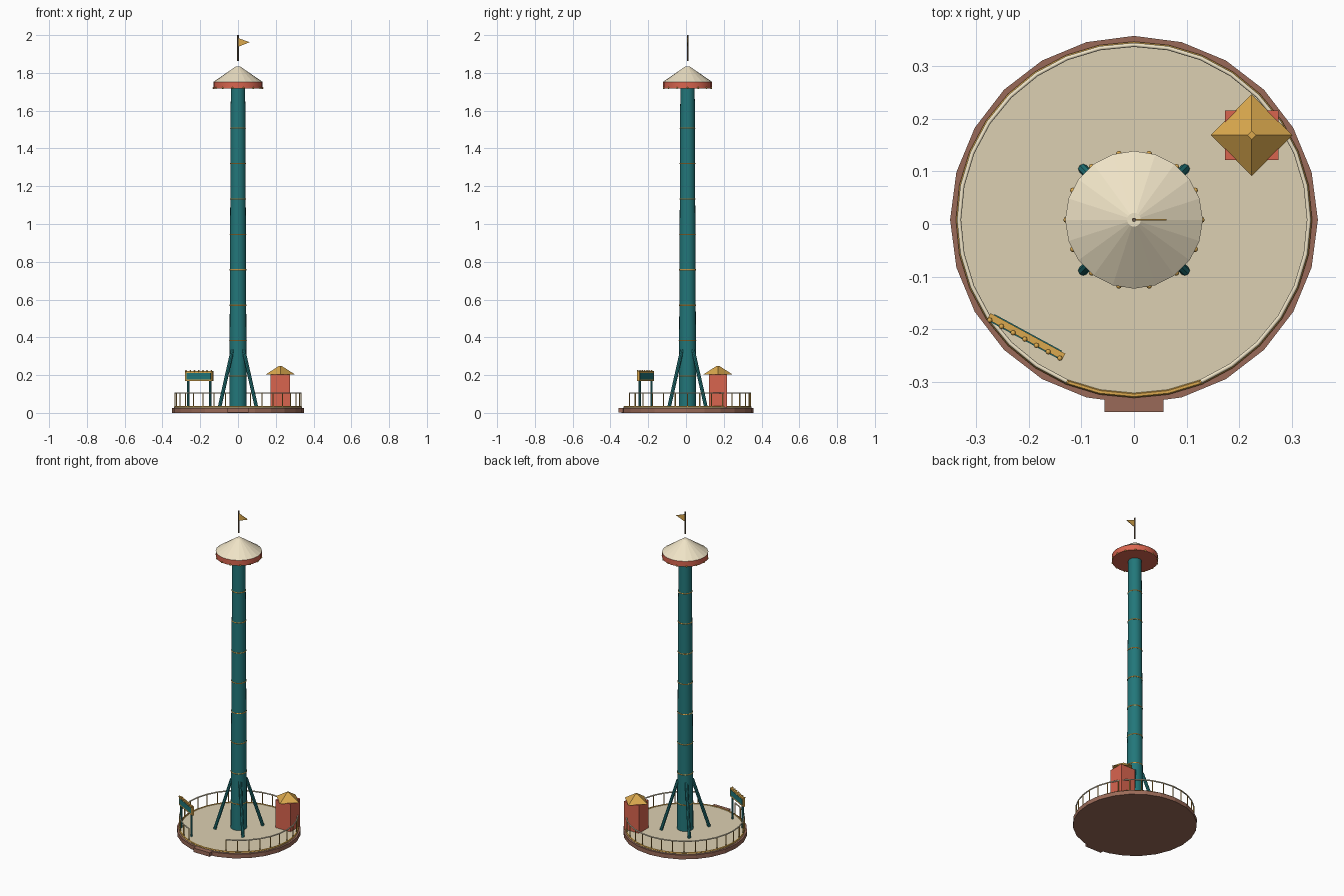
import bpy, math
from math import sin, cos, pi, radians
from mathutils import Vector

if "Cube" in bpy.data.objects:
    bpy.data.objects.remove(bpy.data.objects["Cube"])

CY = 0.008  # ride centre in y


def material(name, hexcol):
    def lin(c):
        return c / 12.92 if c < 0.04045 else ((c + 0.055) / 1.055) ** 2.4
    m = bpy.data.materials.new(name)
    m.diffuse_color = [lin(int(hexcol[i:i + 2], 16) / 255) for i in (0, 2, 4)] + [1]
    m.use_nodes = True
    m.node_tree.nodes["Principled BSDF"].inputs["Base Color"].default_value = m.diffuse_color
    return m


TEAL = material("teal", "22777A")
RED = material("coral", "D9654F")
CREAM = material("cream", "EFE3C6")
DECK = material("deck_sand", "DCD0B2")
GOLD = material("gold", "DBA94E")
BROWN = material("brown", "9A6A58")
DARK = material("pole_brown", "6B5A48")


def finish(name, mat, smooth=False):
    ob = bpy.context.object
    ob.name = name
    ob.data.materials.append(mat)
    if smooth:
        bpy.ops.object.shade_smooth_by_angle(angle=radians(40))
    return ob


def cone(name, x, y, z0, z1, r0, r1, n, mat, smooth=False, rot=0):
    bpy.ops.mesh.primitive_cone_add(vertices=n, radius1=r0, radius2=r1, depth=z1 - z0,
                                    location=(x, y, (z0 + z1) / 2), rotation=(0, 0, rot))
    return finish(name, mat, smooth)


def rod(name, a, b, r, n, mat):
    a, b = Vector(a), Vector(b)
    d = b - a
    bpy.ops.mesh.primitive_cylinder_add(vertices=n, radius=r, depth=d.length, location=(a + b) / 2,
                                        rotation=d.to_track_quat('Z', 'Y').to_euler())
    return finish(name, mat, True)


def box(name, loc, size, mat, rot=0):
    bpy.ops.mesh.primitive_cube_add(size=1, location=loc, rotation=(0, 0, rot))
    bpy.context.object.scale = size
    return finish(name, mat)


def ring(name, z, r, t, n, mat):
    bpy.ops.mesh.primitive_torus_add(major_radius=r, minor_radius=t, major_segments=n,
                                     minor_segments=6, location=(0, CY, z))
    return finish(name, mat, True)


def bulb(name, loc, r):
    bpy.ops.mesh.primitive_uv_sphere_add(segments=8, ring_count=6, radius=r, location=loc)
    return finish(name, GOLD, True)


# Round platform, deck, trim and entry step
cone("platform", 0, CY, 0, 0.026, 0.35, 0.35, 24, BROWN)
cone("deck", 0, CY, 0.02, 0.032, 0.338, 0.338, 32, DECK)
ring("deck_trim", 0.031, 0.334, 0.005, 32, GOLD)
box("entry_step", (0, -0.338, 0.0145), (0.112, 0.04, 0.025), BROWN)

# Railing: open at the front
R, GAP, N = 0.333, radians(22.5), 28
angles = [-pi / 2 + GAP + (2 * pi - 2 * GAP) * i / N for i in range(N + 1)]
for i, a in enumerate(angles):
    x, y = R * cos(a), CY + R * sin(a)
    rod(f"rail_post_{i}", (x, y, 0.03), (x, y, 0.105), 0.003, 6, GOLD)
cu = bpy.data.curves.new("hand_rail", 'CURVE')
cu.dimensions = '3D'
cu.bevel_depth = 0.004
cu.bevel_resolution = 1
sp = cu.splines.new('POLY')
sp.points.add(N)
for p, a in zip(sp.points, angles):
    p.co = (R * cos(a), CY + R * sin(a), 0.105, 1)
rail = bpy.data.objects.new("hand_rail", cu)
bpy.context.collection.objects.link(rail)
cu.materials.append(CREAM)

# Tower shaft with bands and splayed braces
cone("tower", 0, CY, 0.03, 1.73, 0.046, 0.038, 20, TEAL, True)
for i in range(8):
    z = 0.195 + 0.1875 * i
    ring(f"tower_band_{i}", z, 0.0455 - 0.0047 * z, 0.0035, 20, GOLD)
for i, (sx, sy) in enumerate([(1, 1), (1, -1), (-1, 1), (-1, -1)]):
    rod(f"brace_{i}", (0.097 * sx, CY + 0.097 * sy, 0.033),
        (0.029 * sx, CY + 0.029 * sy, 0.335), 0.0095, 8, TEAL)

# Crown: coral rim, cream roof and bulbs
cone("crown_rim", 0, CY, 1.718, 1.752, 0.13, 0.13, 20, RED, True)
cone("crown_roof", 0, CY, 1.752, 1.833, 0.131, 0.013, 20, CREAM)
for i in range(14):
    a = 2 * pi * i / 14
    bulb(f"crown_bulb_{i}", (0.129 * cos(a), CY + 0.129 * sin(a), 1.72), 0.0055)

# Flagpole and pennant
rod("flagpole", (0, CY, 1.863), (0, CY, 2.0), 0.004, 8, DARK)
me = bpy.data.meshes.new("pennant")
tri = [(0, 1.985), (0, 1.938), (0.062, 1.962)]
me.from_pydata([(x, CY + d, z) for d in (-0.0015, 0.0015) for x, z in tri], [],
               [(0, 1, 2), (5, 4, 3), (0, 3, 4, 1), (1, 4, 5, 2), (2, 5, 3, 0)])
me.materials.append(GOLD)
bpy.context.collection.objects.link(bpy.data.objects.new("pennant", me))

# Ticket booth
box("booth", (0.224, 0.169, 0.117), (0.102, 0.094, 0.175), RED)
cone("booth_roof", 0.224, 0.169, 0.203, 0.248, 0.078, 0.008, 4, GOLD)

# Sign board on two posts, turned towards the entrance
C, T = Vector((-0.205, -0.214, 0)), radians(-28.5)
U, F = Vector((cos(T), sin(T), 0)), Vector((sin(T), -cos(T), 0))
box("sign_frame", C + Vector((0, 0, 0.195)), (0.162, 0.013, 0.054), GOLD, T)
box("sign_panel", C + Vector((0, 0, 0.195)), (0.146, 0.017, 0.034), TEAL, T)
for i, s in enumerate((-0.066, 0.066)):
    p = C + U * s
    rod(f"sign_post_{i}", p + Vector((0, 0, 0.03)), p + Vector((0, 0, 0.172)), 0.006, 8, TEAL)
for i in range(7):
    bulb(f"sign_bulb_{i}", C + U * (0.0253 * (i - 3)) + F * 0.006 + Vector((0, 0, 0.222)), 0.005)
